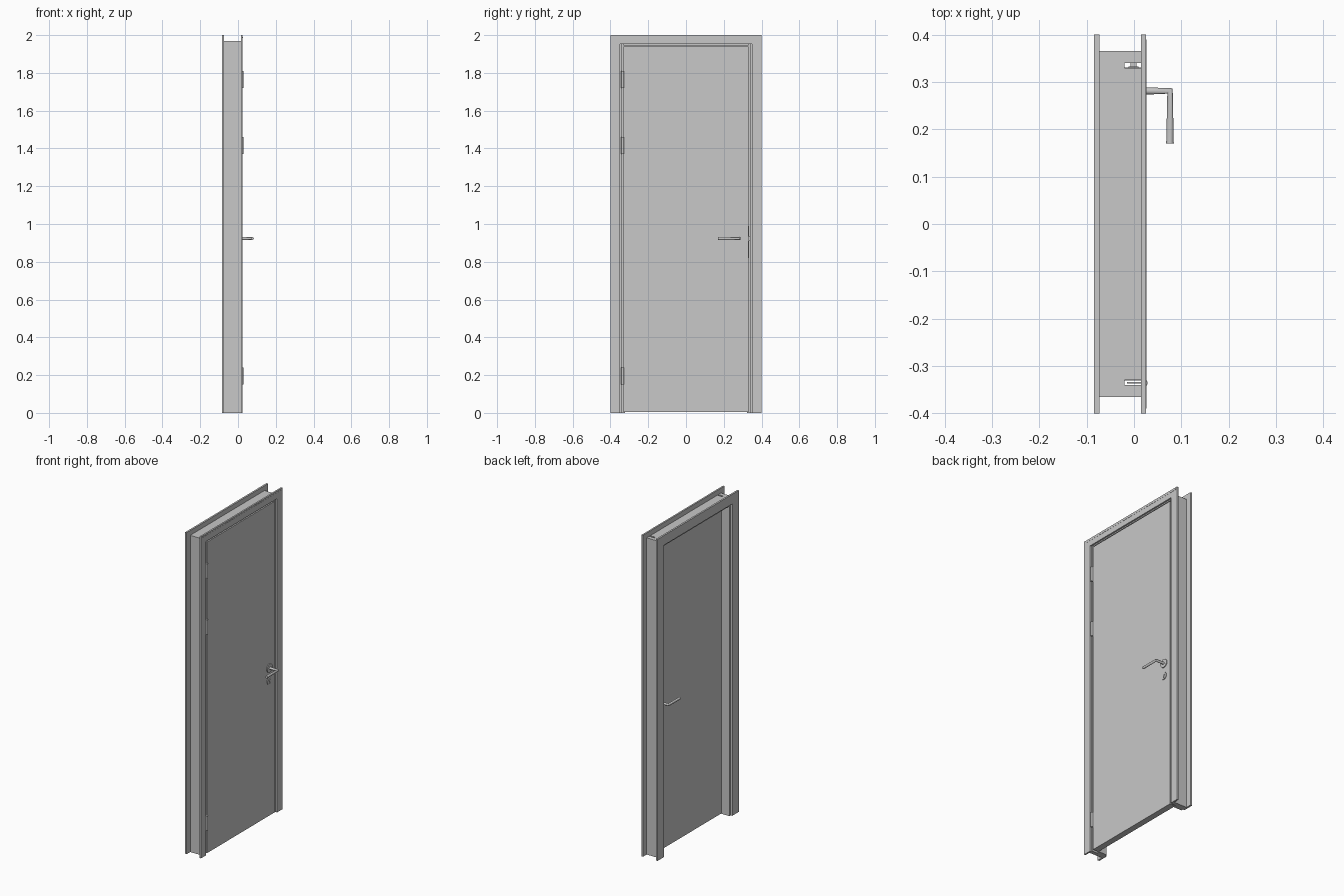
import bpy, math
from mathutils import Matrix, Vector

cube = bpy.data.objects.get("Cube")
if cube:
    bpy.data.objects.remove(cube, do_unlink=True)

grey = bpy.data.materials.new("plain_grey")
grey.use_nodes = True
grey.diffuse_color = (0.58, 0.58, 0.58, 1)
grey.node_tree.nodes["Principled BSDF"].inputs["Base Color"].default_value = grey.diffuse_color


def finish(name, smooth=False):
    ob = bpy.context.object
    ob.name = name
    ob.data.materials.append(grey)
    if smooth:
        bpy.ops.object.shade_smooth_by_angle(angle=math.radians(35))
    return ob


def box(name, x, y, z):
    """Box between the low and high values on each axis."""
    spans = (x, y, z)
    bpy.ops.mesh.primitive_cube_add(size=1)
    ob = finish(name)
    move = Matrix.Translation(Vector([sum(s) / 2 for s in spans]))
    size = Matrix.Diagonal([abs(s[1] - s[0]) for s in spans] + [1])
    ob.data.transform(move @ size)
    return ob


def rod(name, radius, start, end, sides=24):
    """Cylinder between two points."""
    a, b = Vector(start), Vector(end)
    bpy.ops.mesh.primitive_cylinder_add(radius=radius, depth=(b - a).length, vertices=sides)
    ob = finish(name, True)
    turn = (b - a).to_track_quat('Z', 'Y').to_matrix().to_4x4()
    ob.data.transform(Matrix.Translation((a + b) / 2) @ turn)
    return ob


def surround(name, x, inner, outer, under, top, head_half=None):
    """Two uprights and a head between them."""
    for side, label in ((-1, "hinge_side"), (1, "latch_side")):
        box(f"{name}_{label}", x, (side * inner, side * outer), (0, top))
    half = head_half or inner
    box(f"{name}_head", x, (-half, half), (under, top))


# Frame: rebated jamb, door stop and casings on both faces
DOOR_BACK, DOOR_FRONT = -0.02, 0.018
surround("jamb", (DOOR_BACK, 0.015), 0.34, 0.365, 1.945, 1.97, 0.33)
surround("door_stop", (-0.073, DOOR_BACK), 0.322, 0.365, 1.927, 1.97)
surround("front_casing", (0.015, 0.025), 0.349, 0.4, 1.952, 2)
surround("back_casing", (-0.084, -0.073), 0.335, 0.4, 1.94, 2)
box("head_trim_line", (0.024, 0.026), (-0.39, 0.39), (1.985, 1.991))

# Door leaf
box("door_leaf", (DOOR_BACK, DOOR_FRONT), (-0.331, 0.331), (0.004, 1.939))

# Hinges: knuckle and a leaf in the gap
for i, z in enumerate((0.15, 1.37, 1.72)):
    rod(f"hinge_knuckle_{i + 1}", 0.007, (0.022, -0.336, z), (0.022, -0.336, z + 0.09), 16)
    box(f"hinge_leaf_{i + 1}", (-0.015, 0.02), (-0.337, -0.334), (z, z + 0.09))

# Latch plate and bolt in the door edge
box("latch_plate", (-0.012, 0.01), (0.33, 0.333), (0.82, 0.99))
box("latch_bolt", (-0.007, 0.005), (0.33, 0.341), (0.91, 0.935))

# Lever handles, roses and key covers on both faces
HANDLE_Y, HANDLE_Z, KEY_Z = 0.281, 0.923, 0.843
for side, face, label in ((1, DOOR_FRONT, "front"), (-1, DOOR_BACK, "back")):
    rod(f"{label}_rose", 0.026, (face, HANDLE_Y, HANDLE_Z),
        (face + side * 0.005, HANDLE_Y, HANDLE_Z), 32)
    rod(f"{label}_key_cover", 0.022, (face, HANDLE_Y, KEY_Z),
        (face + side * 0.004, HANDLE_Y, KEY_Z), 32)
    rod(f"{label}_key_cylinder", 0.007, (face, HANDLE_Y, KEY_Z + 0.004),
        (face + side * 0.007, HANDLE_Y, KEY_Z + 0.004), 16)
    box(f"{label}_key_slot", (face, face + side * 0.007),
        (HANDLE_Y - 0.004, HANDLE_Y + 0.004), (KEY_Z - 0.014, KEY_Z))

    # Mitred round bar
    curve = bpy.data.curves.new(f"{label}_lever", 'CURVE')
    curve.dimensions = '3D'
    curve.bevel_depth = 0.008
    curve.bevel_resolution = 4
    curve.use_fill_caps = True
    path = curve.splines.new('POLY')
    path.points.add(2)
    reach = side * 0.076
    for point, (x, y) in zip(path.points, ((face, HANDLE_Y), (reach, HANDLE_Y), (reach, 0.17))):
        point.co = (x, y, HANDLE_Z, 1)
    lever = bpy.data.objects.new(f"{label}_lever", curve)
    bpy.context.collection.objects.link(lever)
    bpy.ops.object.select_all(action='DESELECT')
    lever.select_set(True)
    bpy.context.view_layer.objects.active = lever
    bpy.ops.object.convert(target='MESH')
    finish(f"{label}_lever", True)
